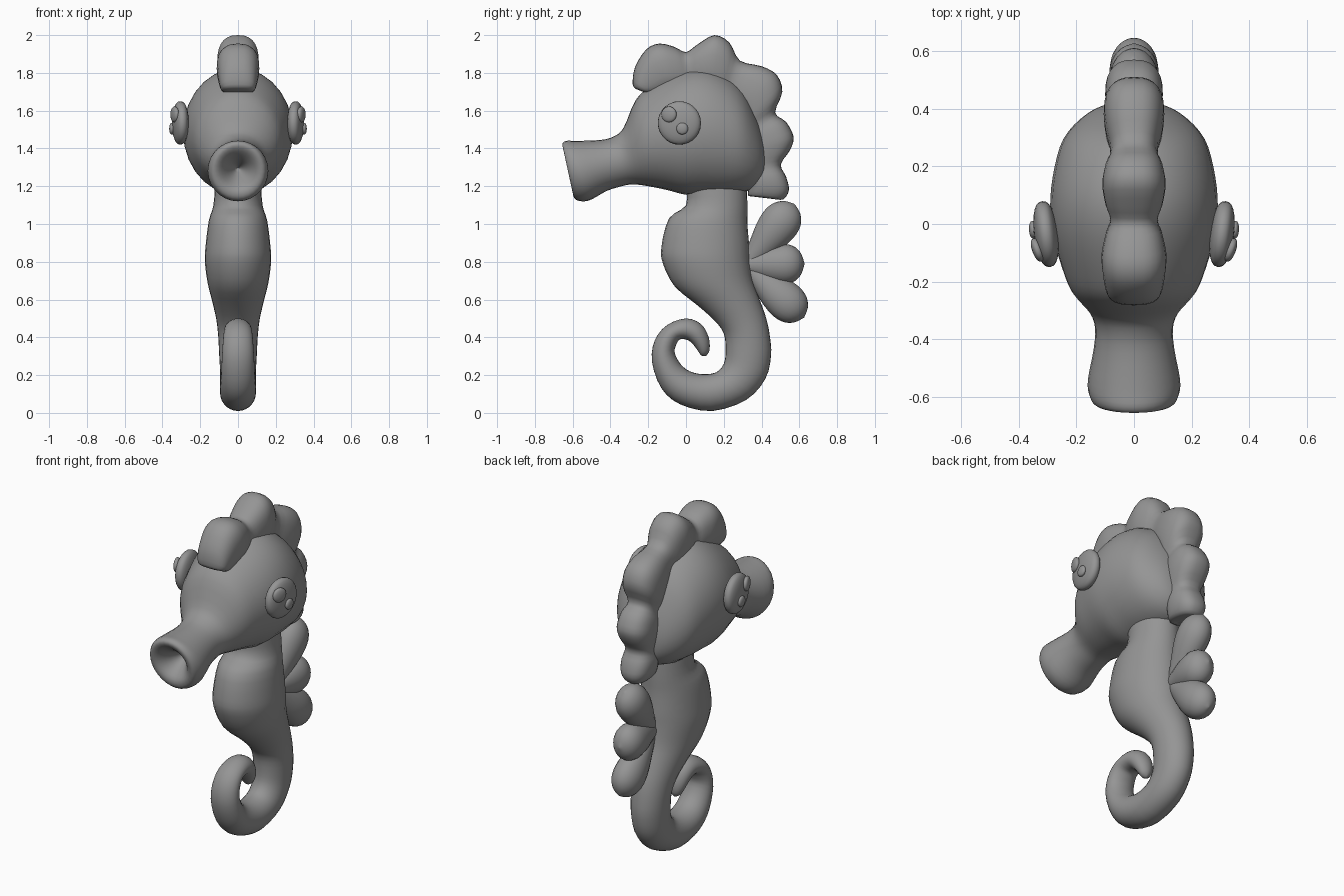
import bpy, bmesh, math
from mathutils import Vector, Matrix

grey = bpy.data.materials.new("grey")
grey.diffuse_color = (0.3, 0.3, 0.3, 1)


def finish(name, bm, angle=60):
    bmesh.ops.recalc_face_normals(bm, faces=bm.faces)
    mesh = bpy.data.meshes.new(name)
    bm.to_mesh(mesh)
    bm.free()
    mesh.materials.append(grey)
    ob = bpy.data.objects.new(name, mesh)
    bpy.context.collection.objects.link(ob)
    bpy.context.view_layer.objects.active = ob
    ob.select_set(True)
    bpy.ops.object.shade_smooth_by_angle(angle=math.radians(angle))
    ob.select_set(False)
    return ob


def catmull(p, steps):
    """Smooth a list of equal-length vectors."""
    out = []
    for i in range(len(p) - 1):
        a, b, c, d = (p[max(i - 1, 0)], p[i], p[i + 1], p[min(i + 2, len(p) - 1)])
        for s in range(steps):
            t = s / steps
            out.append([0.5 * (2 * q + (r - o) * t + (2 * o - 5 * q + 4 * r - u) * t * t
                               + (3 * q - o - 3 * r + u) * t ** 3)
                        for o, q, r, u in zip(a, b, c, d)])
    return out + [list(p[-1])]


def loft(name, rings, steps=3, sides=28, power=1.0):
    """Each ring: two opposite points (y, z, y, z) in the middle plane and a half width."""
    bm = bmesh.new()
    loops = []
    for y1, z1, y2, z2, w in catmull(rings, steps):
        a, b = Vector((0, y1, z1)), Vector((0, y2, z2))
        loop = []
        for k in range(sides):
            t = 2 * math.pi * k / sides
            c, s = math.cos(t), math.sin(t)
            c = math.copysign(abs(c) ** power, c)
            s = math.copysign(abs(s) ** power, s)
            loop.append(bm.verts.new((a + b) / 2 + (a - b) / 2 * c + Vector((w * s, 0, 0))))
        loops.append(loop)
    for p, q in zip(loops, loops[1:]):
        for k in range(sides):
            j = (k + 1) % sides
            bm.faces.new((p[k], p[j], q[j], q[k]))
    bm.faces.new(loops[0])
    bm.faces.new(loops[-1][::-1])
    return finish(name, bm)


# Head with hollow trumpet snout, from inside the mouth to the back of the skull
loft("head", [
    (-.47, 1.30, -.47, 1.29, .005), (-.57, 1.34, -.55, 1.23, .055),
    (-.635, 1.385, -.595, 1.18, .10), (-.655, 1.42, -.59, 1.135, .135),
    (-.635, 1.44, -.55, 1.12, .155), (-.58, 1.44, -.50, 1.13, .16),
    (-.45, 1.445, -.42, 1.175, .14), (-.38, 1.465, -.34, 1.20, .135),
    (-.33, 1.51, -.28, 1.21, .155), (-.27, 1.65, -.20, 1.20, .215),
    (-.20, 1.72, -.10, 1.18, .25), (-.05, 1.80, 0, 1.155, .285),
    (.08, 1.825, .10, 1.155, .29), (.20, 1.79, .20, 1.155, .275),
    (.30, 1.71, .29, 1.165, .245), (.37, 1.58, .36, 1.19, .185),
    (.41, 1.46, .41, 1.245, .11), (.425, 1.36, .425, 1.33, .01)])

# Neck, belly and curled tail as one tapering tube
loft("body_and_tail", [
    (.0, 1.22, .32, 1.25, .12), (.0, 1.10, .325, 1.10, .13),
    (-.09, 1.03, .325, 1.0, .155), (-.13, .88, .335, .88, .172),
    (-.122, .79, .34, .80, .175), (-.06, .67, .355, .70, .16),
    (.06, .57, .39, .60, .135), (.15, .49, .425, .50, .115),
    (.20, .42, .445, .40, .105), (.21, .33, .45, .30, .10),
    (.20, .26, .42, .18, .095), (.16, .215, .32, .07, .095),
    (.09, .205, .14, .01, .095), (.02, .22, -.03, .045, .095),
    (-.03, .26, -.13, .13, .09), (-.06, .32, -.18, .27, .085),
    (-.05, .365, -.165, .385, .08), (-.03, .39, -.10, .465, .075),
    (.01, .385, 0, .50, .07), (.04, .36, .08, .47, .065),
    (.065, .325, .12, .40, .05), (.08, .305, .125, .335, .03),
    (.10, .30, .11, .305, .003)])

# Scalloped crest over the head: outer edge, embedded inner edge, half width
loft("crest", [
    (-.265, 1.715, -.24, 1.705, .04), (-.282, 1.74, -.20, 1.69, .085),
    (-.27, 1.83, -.15, 1.68, .10), (-.21, 1.925, -.10, 1.69, .11),
    (-.14, 1.955, -.06, 1.70, .112), (-.06, 1.937, -.01, 1.71, .098),
    (.0, 1.91, .03, 1.72, .082), (.06, 1.95, .07, 1.72, .098),
    (.15, 2.0, .12, 1.71, .11), (.23, 1.96, .17, 1.68, .10),
    (.285, 1.865, .21, 1.66, .082), (.40, 1.835, .25, 1.62, .098),
    (.48, 1.79, .28, 1.58, .105), (.51, 1.70, .30, 1.53, .10),
    (.472, 1.59, .31, 1.48, .082), (.53, 1.54, .32, 1.44, .095),
    (.57, 1.46, .33, 1.40, .10), (.55, 1.39, .33, 1.35, .092),
    (.502, 1.315, .33, 1.29, .08), (.53, 1.25, .33, 1.24, .09),
    (.545, 1.18, .33, 1.19, .085), (.515, 1.13, .33, 1.15, .06),
    (.47, 1.135, .36, 1.15, .01)], power=0.8)

# Back fin made of three fanned teardrop lobes
lobes = {"upper": ((.33, .79), (.575, 1.105), .105),
         "middle": ((.30, .785), (.627, .79), .105),
         "lower": ((.33, .77), (.625, .505), .103)}
for label, (root, tip, r) in lobes.items():
    a, d = Vector(root), Vector(tip) - Vector(root)
    n = Vector((-d.y, d.x)).normalized()
    rings = []
    for t, f in ((0, .35), (.25, .65), (.5, .92), (.7, 1), (.85, .85), (.95, .5), (1, .02)):
        p, q = a + d * t + n * r * f, a + d * t - n * r * f
        rings.append((p.x, p.y, q.x, q.y, .085 * f))
    loft("fin_lobe_" + label, rings, sides=20)


def disc(name, x, y, z, radius, thick, yaw):
    """Rounded button facing sideways."""
    bm = bmesh.new()
    bmesh.ops.create_uvsphere(bm, u_segments=28, v_segments=14, radius=1)
    for v in bm.verts:
        v.co.z = math.copysign(abs(v.co.z) ** .8, v.co.z)
    m = (Matrix.Translation((x, y, z)) @ Matrix.Rotation(yaw, 4, 'Z')
         @ Matrix.Rotation(math.pi / 2, 4, 'Y')
         @ Matrix.Diagonal((radius, radius, thick, 1)))
    bmesh.ops.transform(bm, matrix=m, verts=bm.verts)
    return finish(name, bm)


# Eyes with two raised highlights on each side
for side, s in (("right", 1), ("left", -1)):
    disc("eye_" + side, s * .305, -.035, 1.535, .115, .042, -s * .12)
    disc("large_highlight_" + side, s * .335, -.09, 1.58, .042, .018, -s * .35)
    disc("small_highlight_" + side, s * .35, -.02, 1.505, .031, .014, -s * .05)
